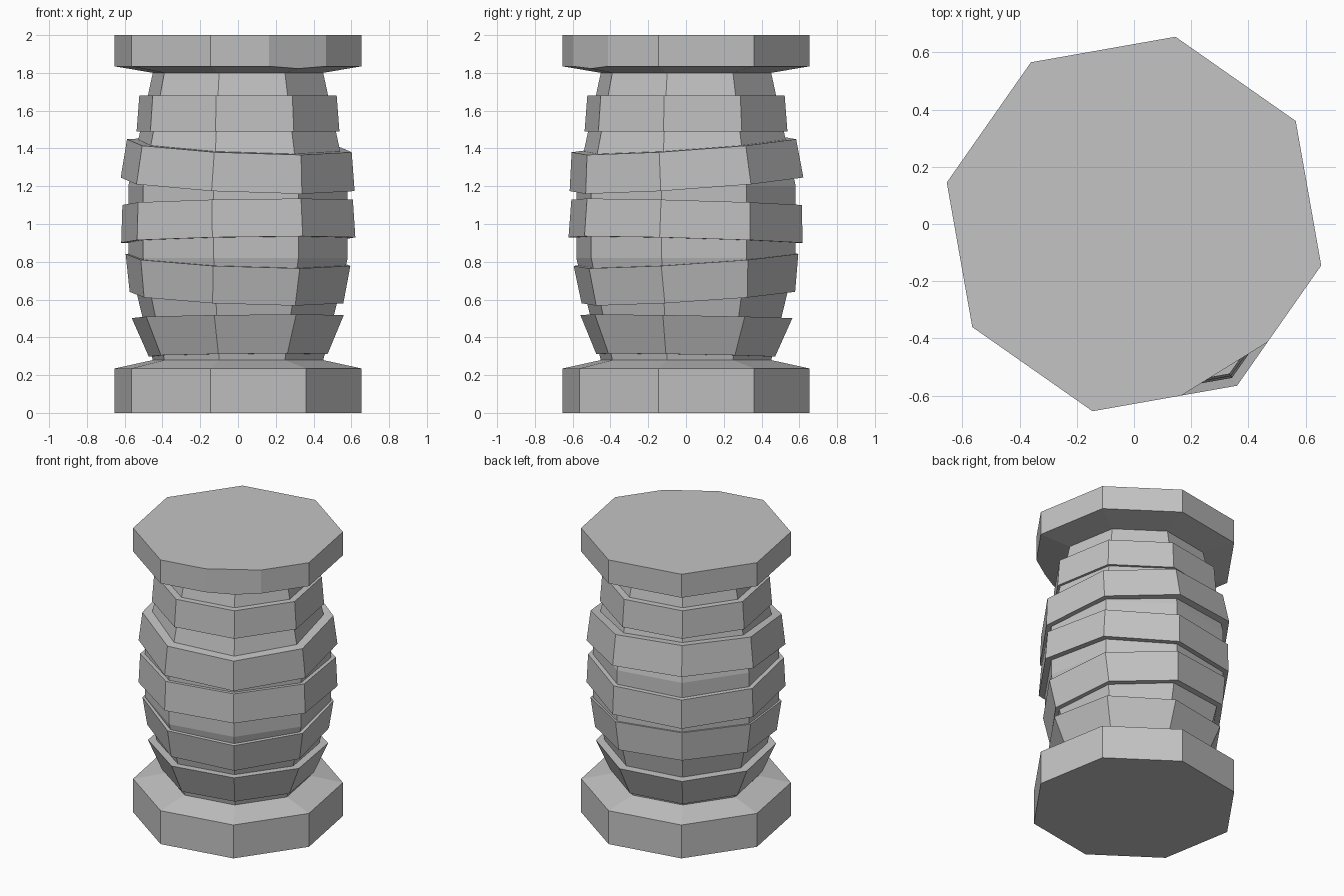
import bpy, bmesh
from math import cos, sin, radians
from mathutils import Matrix, Vector

cube = bpy.data.objects.get("Cube")
if cube:
    bpy.data.objects.remove(cube)

SIDES = 8
START = radians(-12.5)
LEAN = radians(-57.5)                       # corner the wraps lean to
lean_dir = Vector((cos(LEAN), sin(LEAN), 0))

stone = bpy.data.materials.new("grey stone")
stone.use_nodes = True
grey = (0.55, 0.55, 0.55, 1)
stone.diffuse_color = grey
stone.node_tree.nodes["Principled BSDF"].inputs["Base Color"].default_value = grey


def lathe(name, profile, tilt=0, pivot=0, chip=None):
    """Closed octagonal solid from (radius, z) pairs, optionally tilted or chipped."""
    bm = bmesh.new()
    rings = []
    for r, z in profile:
        angles = [START + i * radians(360 / SIDES) for i in range(SIDES)]
        rings.append([bm.verts.new((r * cos(a), r * sin(a), z)) for a in angles])
    for low, high in zip(rings, rings[1:]):
        for i in range(SIDES):
            j = (i + 1) % SIDES
            bm.faces.new((low[i], low[j], high[j], high[i]))
    bm.faces.new(rings[0][::-1])
    bm.faces.new(rings[-1])
    if tilt:
        turn = Matrix.Rotation(tilt, 3, Vector((0, 0, 1)).cross(lean_dir))
        bmesh.ops.rotate(bm, verts=bm.verts, cent=(0, 0, pivot), matrix=turn)
    if chip:
        point, normal = chip
        cut = bmesh.ops.bisect_plane(bm, geom=bm.verts[:] + bm.edges[:] + bm.faces[:],
                                     plane_co=point, plane_no=normal, clear_outer=True)
        edges = [e for e in cut["geom_cut"] if isinstance(e, bmesh.types.BMEdge)]
        bmesh.ops.holes_fill(bm, edges=edges, sides=0)
    bmesh.ops.recalc_face_normals(bm, faces=bm.faces)
    mesh = bpy.data.meshes.new(name)
    bm.to_mesh(mesh)
    bm.free()
    mesh.materials.append(stone)
    obj = bpy.data.objects.new(name, mesh)
    bpy.context.collection.objects.link(obj)
    return obj


# Base, bulging shaft and cap with one broken corner
lathe("base", [(0.67, 0), (0.67, 0.235), (0.46, 0.28)])
lathe("shaft", [(0.46, 0.27), (0.595, 0.82), (0.595, 1.2), (0.46, 1.81)])
lathe("cap", [(0.46, 1.8), (0.67, 1.835), (0.67, 2)],
      chip=(Vector((0.18, -0.59, 1.9)), Vector((0.17, -0.275, 0)).normalized()))

# Wraps around the shaft: bottom radius, bottom z, top radius, top z, tilt, pivot height
wraps = [
    (0.485, 0.305, 0.575, 0.51, -0.02, 0.4),
    (0.58, 0.61, 0.61, 0.81, 0.074, 0.81),
    (0.635, 0.915, 0.625, 1.115, -0.032, 1.0),
    (0.635, 1.21, 0.61, 1.415, 0.08, 1.25),
    (0.55, 1.49, 0.535, 1.68, 0, 0),
]
for n, (r0, z0, r1, z1, tilt, pivot) in enumerate(wraps, 1):
    lathe(f"wrap_{n}", [(r0, z0), (r1, z1)], tilt, pivot)
